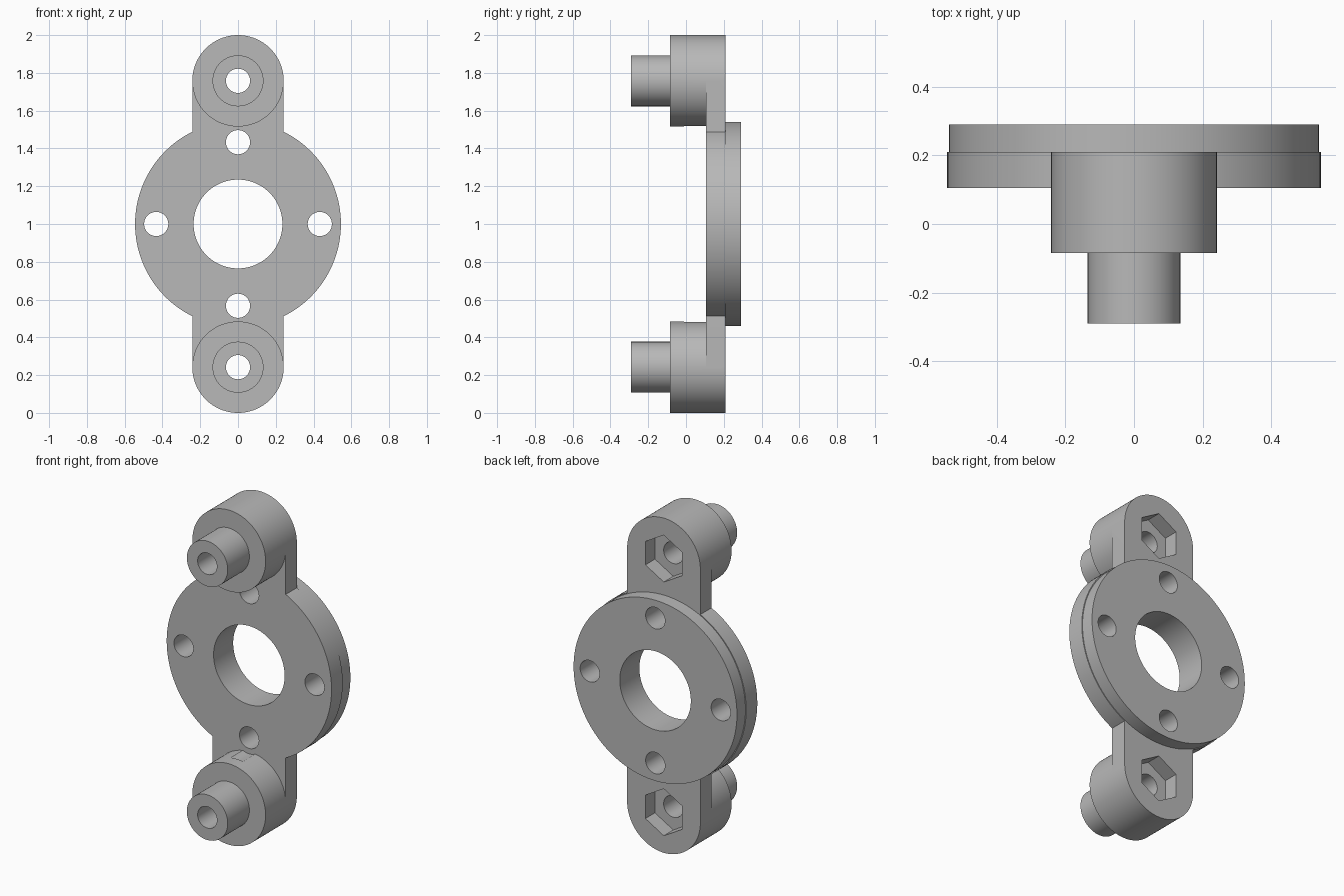
import bpy
import bmesh
from math import pi, sin, cos, radians

MID = 1.0                  # height of the flange centre
BOSS_OFF = 0.758           # boss centre above and below the flange centre
BOSS_R = 0.242
BOLT_OFF = 0.433
HOLE_R = 0.064
FRONT, BOSS_Y, PLATE_Y, JOINT_Y, BACK = -0.29, -0.085, 0.105, 0.21, 0.29

cube = bpy.data.objects.get("Cube")
if cube:
    bpy.data.objects.remove(cube, do_unlink=True)

grey = bpy.data.materials.new("matte grey")
grey.use_nodes = True
colour = (0.48, 0.48, 0.48, 1)
grey.diffuse_color = colour
grey.node_tree.nodes["Principled BSDF"].inputs["Base Color"].default_value = colour


def extrude(name, outline, y0, y1):
    """Solid made by extruding an (x, z) outline from y0 to y1."""
    bm = bmesh.new()
    face = bm.faces.new([bm.verts.new((x, y0, z)) for x, z in outline])
    new = bmesh.ops.extrude_face_region(bm, geom=[face])["geom"]
    moved = [v for v in new if isinstance(v, bmesh.types.BMVert)]
    bmesh.ops.translate(bm, verts=moved, vec=(0, y1 - y0, 0))
    bmesh.ops.recalc_face_normals(bm, faces=bm.faces)
    mesh = bpy.data.meshes.new(name)
    bm.to_mesh(mesh)
    bm.free()
    mesh.materials.append(grey)
    obj = bpy.data.objects.new(name, mesh)
    bpy.context.collection.objects.link(obj)
    return obj


def circle(x, z, r, n=96):
    return [(x + r * sin(2 * pi * i / n), z + r * cos(2 * pi * i / n)) for i in range(n)]


def disc(name, x, z, r, y0, y1, n=96):
    return extrude(name, circle(x, z, r, n), y0, y1)


def combine(target, tool, operation):
    """Apply a boolean and discard the tool solid."""
    mod = target.modifiers.new("boolean", "BOOLEAN")
    mod.operation, mod.solver, mod.object = operation, "EXACT", tool
    bpy.ops.object.select_all(action="DESELECT")
    bpy.context.view_layer.objects.active = target
    target.select_set(True)
    bpy.ops.object.modifier_apply(modifier=mod.name)
    bpy.data.objects.remove(tool, do_unlink=True)


def drill(target, x, z, r, y0=-1, y1=1, n=48):
    combine(target, disc("cutter", x, z, r, y0, y1, n), "DIFFERENCE")


# Flange joined to a long round-ended bar
bracket = disc("mounting_bracket", 0, MID, 0.545, PLATE_Y, JOINT_Y, 128)
top = [p for p in circle(0, MID + BOSS_OFF, BOSS_R) if p[1] > MID + BOSS_OFF - 1e-6]
top.sort()
bar = top + [(x, 2 * MID - z) for x, z in reversed(top)]
combine(bracket, extrude("bar", bar, PLATE_Y, JOINT_Y), "UNION")

# Bosses and spigots at both ends
for side in (-1, 1):
    z = MID + side * BOSS_OFF
    boss = disc("boss", 0, z, BOSS_R, BOSS_Y, PLATE_Y)
    combine(boss, disc("spigot", 0, z, 0.135, FRONT, BOSS_Y + 0.02, 64), "UNION")
    # Screw head clearance nicked out of the boss
    drill(boss, 0, MID + side * BOLT_OFF, 0.096, -0.01, PLATE_Y + 0.1)
    combine(bracket, boss, "UNION")
    # Bolt hole and hexagonal nut pocket
    drill(bracket, 0, z, HOLE_R)
    drill(bracket, 0, z, 0.14, JOINT_Y - 0.09, 1, 6)

# Backing ring
ring = disc("backing_ring", 0, MID, 0.54, JOINT_Y, BACK, 128)

# Central bore and four bolt holes through both layers
for part in (bracket, ring):
    drill(part, 0, MID, 0.235, n=96)
    for i in range(4):
        drill(part, BOLT_OFF * sin(i * pi / 2), MID + BOLT_OFF * cos(i * pi / 2), HOLE_R)
    bpy.ops.object.select_all(action="DESELECT")
    part.select_set(True)
    bpy.context.view_layer.objects.active = part
    bpy.ops.object.shade_smooth_by_angle(angle=radians(30))
